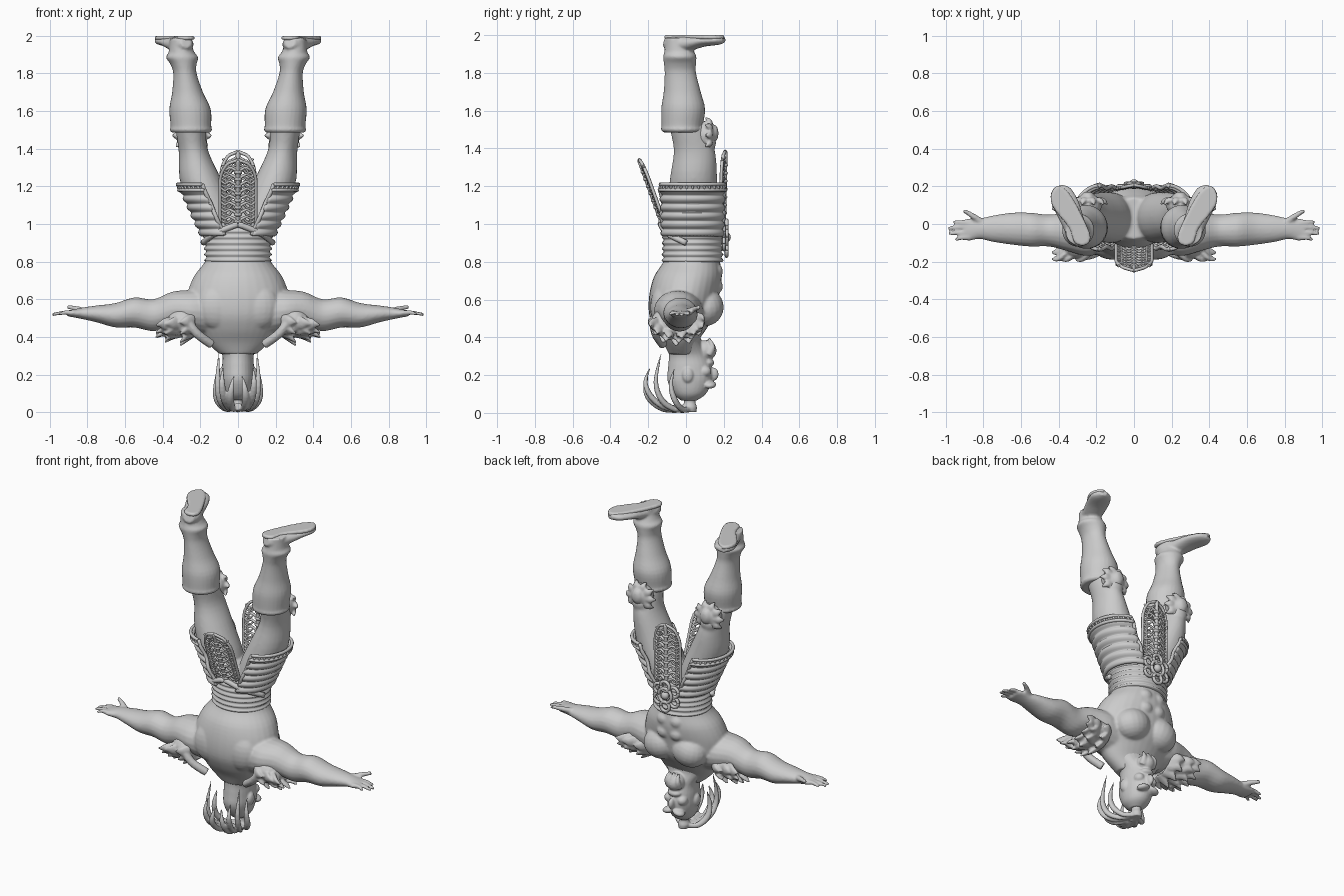
import bpy, bmesh, math
from math import sin, cos, pi, radians
from mathutils import Vector, Matrix

if "Cube" in bpy.data.objects:
    bpy.data.objects.remove(bpy.data.objects["Cube"])

GREY = (0.6, 0.6, 0.6, 1)
clay = bpy.data.materials.new("clay grey")
clay.use_nodes = True
clay.diffuse_color = GREY
clay.node_tree.nodes["Principled BSDF"].inputs["Base Color"].default_value = GREY
X, Y, Z = Vector((1, 0, 0)), Vector((0, 1, 0)), Vector((0, 0, 1))


def smooth_path(pts, sub):
    """Catmull-Rom through points of any dimension."""
    pts = [Vector(p) for p in pts]
    out = []
    for i in range(len(pts) - 1):
        a, b, c, d = pts[max(i - 1, 0)], pts[i], pts[i + 1], pts[min(i + 2, len(pts) - 1)]
        for k in range(sub):
            t = k / sub
            out.append(b + (c - a) * (t / 2) + (a * 2 - b * 5 + c * 4 - d) * (t * t / 2)
                       + (b * 3 - a - c * 3 + d) * (t ** 3 / 2))
    return out + [pts[-1]]


def sweep(bm, pts, axis=None, both=False, n=20, sub=4, ref=Y):
    """Elliptical sections (x, y, z, a, b) joined along a path."""
    path = smooth_path(pts, sub)
    for s in (1, -1) if both else (1,):
        ctr = [Vector((p[0] * s, p[1], p[2])) for p in path]
        rings = []
        for i, p in enumerate(path):
            t = (ctr[min(i + 1, len(ctr) - 1)] - ctr[max(i - 1, 0)]).normalized()
            if axis == "z":
                u, v = X, Y
            elif axis == "x":
                u, v = Y, Z
            else:
                u = t.cross(ref).normalized()
                v = t.cross(u)
            rings.append([bm.verts.new(ctr[i] + u * (p[3] * cos(k * 2 * pi / n))
                                       + v * (p[4] * sin(k * 2 * pi / n))) for k in range(n)])
        for r, q in zip(rings, rings[1:]):
            for k in range(n):
                bm.faces.new((r[k], r[(k + 1) % n], q[(k + 1) % n], q[k]))
        bm.faces.new(rings[0])
        bm.faces.new(rings[-1])


def tube(bm, pts, r, both=False, n=8, sub=4, ref=Y, taper=1.0):
    m = len(pts) - 1
    sweep(bm, [(*p, *(2 * [r * (1 + (taper - 1) * i / m)])) for i, p in enumerate(pts)],
          None, both, n, sub, ref)


def ball(bm, c, r, both=False, tilt=0):
    for s in (1, -1) if both else (1,):
        m = (Matrix.Translation((c[0] * s, c[1], c[2])) @ Matrix.Rotation(radians(tilt * s), 4, "Y")
             @ Matrix.Diagonal((*r, 1)))
        bmesh.ops.create_uvsphere(bm, u_segments=20, v_segments=12, radius=1, matrix=m)


def finish(name, bm, voxel=0, soften=0, solid=0):
    bmesh.ops.recalc_face_normals(bm, faces=bm.faces)
    for f in bm.faces:
        f.smooth = True
    me = bpy.data.meshes.new(name)
    bm.to_mesh(me)
    bm.free()
    me.materials.append(clay)
    ob = bpy.data.objects.new(name, me)
    bpy.context.collection.objects.link(ob)
    if solid:
        mod = ob.modifiers.new("Thickness", "SOLIDIFY")
        mod.thickness, mod.offset = solid, 0
    if voxel:
        mod = ob.modifiers.new("Fuse", "REMESH")
        mod.mode, mod.voxel_size, mod.use_smooth_shade = "VOXEL", voxel, True
    if soften:
        mod = ob.modifiers.new("Soften", "SMOOTH")
        mod.factor, mod.iterations = 0.5, soften


# Torso with chest, shoulder blades and arms
bm = bmesh.new()
sweep(bm, [(0, .03, .86, .16, .14), (0, .03, .8, .175, .15), (0, .01, .72, .235, .18),
           (0, -.01, .62, .27, .185), (0, -.02, .52, .26, .175), (0, -.03, .44, .21, .135),
           (0, -.03, .37, .165, .09), (0, -.02, .31, .1, .07)], "z", n=32)
ball(bm, (.1, .1, .56), (.115, .1, .1), True, 15)
ball(bm, (.11, -.12, .56), (.11, .07, .12), True)
for z in (.67, .75):
    ball(bm, (.045, .16, z), (.045, .035, .04), True)
sweep(bm, [(.14, -.03, .53, .12, .13), (.25, -.04, .54, .13, .11), (.35, -.04, .545, .105, .095),
           (.45, -.035, .515, .085, .085), (.55, -.03, .53, .09, .08), (.65, -.025, .515, .085, .065),
           (.75, -.025, .522, .07, .045), (.82, -.025, .525, .055, .032), (.88, -.03, .525, .06, .02),
           (.905, -.03, .525, .05, .016)], "x", True)
for i, tip in enumerate((.96, .99, .985, .95)):
    y = .01 - i * .028
    tube(bm, [(.87, y, .528), (.92, y, .53), (tip, y * 1.15, .518)], .015, True, taper=.6)
tube(bm, [(.81, .01, .535), (.86, .045, .55), (.905, .072, .56)], .019, True, taper=.6)
finish("torso_and_arms", bm, .008, 3)

# Ragged shoulder guards
bm = bmesh.new()
ball(bm, (.3, -.05, .485), (.1, .135, .085), True, 20)
for row, (x0, x1, drop) in enumerate(((.24, .31, .12), (.31, .39, .105), (.35, .44, .085))):
    for k in range(7):
        t = radians(185 + k * 28 + row * 6)
        sweep(bm, [(x0, -.05 + .1 * cos(t), .49 + .07 * sin(t), .04, .022),
                   ((x0 + x1) / 2, -.05 + .135 * cos(t), .49 + drop * .85 * sin(t), .03, .016),
                   (x1, -.05 + .145 * cos(t), .49 + drop * 1.15 * sin(t), .004, .004)],
              None, True, 10, ref=X)
tube(bm, [(.14, -.12, .36), (.22, -.16, .42), (.28, -.17, .5)], .025, True)
finish("shoulder_guards", bm, .007, 1)

# Head with brow, nose, ears and beard
bm = bmesh.new()
sweep(bm, [(0, .015, .065, .035, .04), (0, .02, .1, .07, .085), (0, .02, .17, .086, .118),
           (0, .02, .24, .085, .115), (0, .01, .31, .085, .1), (0, -.01, .38, .13, .09),
           (0, -.02, .43, .17, .1)], "z", n=28)
ball(bm, (.035, .125, .15), (.04, .035, .02), True, 15)
ball(bm, (0, .145, .205), (.018, .028, .035))
ball(bm, (.045, .1, .22), (.032, .035, .03), True)
ball(bm, (.085, .01, .2), (.018, .03, .04), True)
ball(bm, (0, .115, .265), (.045, .035, .022))
ball(bm, (0, .1, .33), (.055, .062, .055))
for x in (-.035, 0, .035):
    tube(bm, [(x, .12, .31), (x * 1.1, .14, .35), (x * .9, .12, .395)], .024, taper=.3, ref=X)
finish("head", bm, .006, 2)

# Topknot and swept hair strands
bm = bmesh.new()
sweep(bm, [(0, .02, .1, .045, .045), (0, .02, .06, .025, .03), (0, .02, .03, .035, .038),
           (0, .02, .004, .03, .035)], "z")
tube(bm, [(0, .02, .025), (0, -.05, .02), (0, -.13, .03)], .022)
for path in ([(.01, .01, .02), (.06, -.06, .02), (.095, -.13, .07), (.108, -.16, .17), (.1, -.13, .32)],
             [(.01, 0, .02), (.05, -.1, .025), (.075, -.18, .08), (.085, -.215, .16), (.08, -.19, .24)],
             [(0, -.02, .02), (.03, -.12, .02), (.04, -.19, .07), (.035, -.215, .13), (.02, -.2, .2)],
             [(.02, .02, .02), (.07, -.02, .02), (.11, -.06, .07), (.115, -.08, .15), (.105, -.06, .24)]):
    radii = (.014, .017, .02, .015, .003)
    sweep(bm, [(*p, r, r * .8) for p, r in zip(path, radii)], None, True, 10)
finish("hair_strands", bm, .006)

# Legs
bm = bmesh.new()
sweep(bm, [(0, .03, .88, .165, .14), (0, .03, .98, .17, .14), (0, .03, 1.06, .13, .11)], "z")
sweep(bm, [(.09, .03, .93, .09, .13), (.14, .035, 1.08, .12, .135), (.2, .04, 1.24, .11, .125),
           (.235, .045, 1.38, .08, .11), (.25, .02, 1.48, .078, .1), (.255, -.01, 1.55, .08, .09)],
      "z", True, 24)
ball(bm, (.245, .1, 1.43), (.06, .06, .06), True)
finish("thighs", bm, .01, 4)

# Boots with rolled cuffs and soles
bm = bmesh.new()
sweep(bm, [(.25, -.02, 1.485, .1, .1), (.25, -.02, 1.5, .113, .113), (.25, -.02, 1.52, .108, .11),
           (.255, -.015, 1.61, .11, .116), (.268, -.02, 1.7, .082, .098), (.282, -.03, 1.8, .062, .083),
           (.29, -.032, 1.85, .07, .085), (.297, -.033, 1.885, .086, .088), (.3, -.035, 1.91, .07, .08),
           (.305, -.04, 1.95, .06, .07), (.305, -.04, 1.985, .058, .07)], "z", True, 28)
sweep(bm, [(.275, -.11, 1.965, .03, .03), (.29, -.07, 1.955, .058, .042), (.32, .0, 1.955, .06, .042),
           (.355, .09, 1.968, .068, .03), (.39, .165, 1.973, .06, .025), (.405, .2, 1.977, .025, .018)],
      None, True, 20, ref=Z)
finish("boots", bm, .008, 1)
bm = bmesh.new()
for s in (1, -1):
    outline = smooth_path([(.27, -.115), (.315, -.1), (.345, -.02), (.43, .09), (.44, .16), (.405, .203),
                           (.35, .17), (.29, .07), (.235, -.05), (.24, -.1), (.27, -.115)], 4)[:-1]
    low = [bm.verts.new((s * p[0], p[1], 1.978)) for p in outline]
    top = [bm.verts.new((s * p[0], p[1], 2)) for p in outline]
    bm.faces.new(low)
    bm.faces.new(top)
    for k in range(len(low)):
        j = (k + 1) % len(low)
        bm.faces.new((low[k], low[j], top[j], top[k]))
finish("soles", bm, .008)

# Fur knee guards
bm = bmesh.new()
ball(bm, (.245, .1, 1.47), (.075, .06, .075), True)
for k in range(10):
    t = k * pi / 5
    sweep(bm, [(.245 + .04 * cos(t), .12, 1.47 + .04 * sin(t), .03, .022),
               (.245 + .08 * cos(t), .125, 1.47 + .075 * sin(t), .022, .015),
               (.245 + .105 * cos(t), .1, 1.47 + .1 * sin(t), .004, .004)], None, True, 10)
ball(bm, (.245, .15, 1.48), (.035, .022, .045), True)
finish("knee_guards", bm, .008, 1)

# Wrapped waist sash with folds
bm = bmesh.new()
folds = 30
sweep(bm, [(0, .035, .8 + .22 * i / folds, .172 + .007 * sin(i * 1.5) + .012 * i / folds,
            .158 + .006 * sin(i * 1.5)) for i in range(folds + 1)], "z", n=40, sub=1)
for s in (1, -1):
    tube(bm, [(s * .185, .0, .9), (s * .12, -.1, .95), (0, -.135, 1.0)], .016, ref=Z)
finish("waist_sash", bm)


# Hip skirts: ribbed shells around the outer thighs
def skirt(t, h, grow=0):
    a = radians(-82 + 164 * t)
    rib = .007 * sin(h * 6 * 2 * pi) + grow
    return Vector((.055 + .115 * h + (.137 + .008 * h + rib) * cos(a),
                   .035 + (.158 + .008 * h + rib) * sin(a), .94 + .27 * h))


bm = bmesh.new()
for s in (1, -1):
    grid = [[bm.verts.new(skirt(i / 24, j / 36) * Vector((1, 1, 1)).x) for i in range(25)] for j in range(37)]
    for v in (v for row in grid for v in row):
        v.co.x *= s
    for r, q in zip(grid, grid[1:]):
        for i in range(24):
            bm.faces.new((r[i], r[i + 1], q[i + 1], q[i]))
finish("hip_skirts", bm, solid=.014)
bm = bmesh.new()
for h in (.89, 1.0):
    tube(bm, [skirt(i / 16, h, .006) for i in range(17)], .01, True, sub=2, ref=Z)
for i in range(17):
    tube(bm, [skirt(i / 16, .89, .006), skirt(i / 16, 1, .006)], .007, True, sub=1)
for t in (0, 1):
    tube(bm, [skirt(t, h / 8) for h in range(9)], .011, True, sub=2)
finish("skirt_rims", bm)


# Openwork tabards hanging on both sides of the hips
def tabard(name, place, width, height):
    bm = bmesh.new()

    def edge(t):
        return width * (1 if t < .65 else math.sqrt(max(0, 1 - ((t - .65) / .35) ** 2)))
    for f in (1, .72):
        rim = [place(edge(i / 20) * f, i / 20 * (height if f == 1 else height * .93)) for i in range(21)]
        tube(bm, rim, .009 if f == 1 else .006, True, sub=2)
    tube(bm, [place(0, height * i / 6) for i in range(7)], .012, ref=X)
    for i in range(8):
        t = .04 + i * .11
        w, h = edge(t), t * height
        tube(bm, [place(0, h), place(w * .45, h + .025), place(w * .75, h + .015), place(w, h + .035)],
             .008, True, taper=.8)
        tube(bm, [place(w * .3, h + .02), place(w * .55, h - .005), place(w * .95, h + .005)], .006, True)
        ball(bm, place(0, h), (.022, .016, .012))
    finish(name, bm)


tabard("rear_tabard", lambda x, h: Vector((x, -.125 - .36 * h + abs(x) * .15, 1.0 + h)), .095, .34)
tabard("front_tabard", lambda x, h: Vector((x, .2 + .02 * h - abs(x) * .2, 1.0 + h)), .09, .385)

# Openwork buckle
bm = bmesh.new()
for cx, cz, r in ((0, .93, .045), (.055, .96, .03), (.055, .895, .03), (0, .86, .03), (0, .99, .03)):
    ring = [(cx + r * cos(k * pi / 6), .215 - cx * .25, cz + r * sin(k * pi / 6)) for k in range(13)]
    tube(bm, ring, .01, cx > 0, sub=2)
ball(bm, (0, .215, .93), (.025, .022, .025))
finish("buckle", bm)
